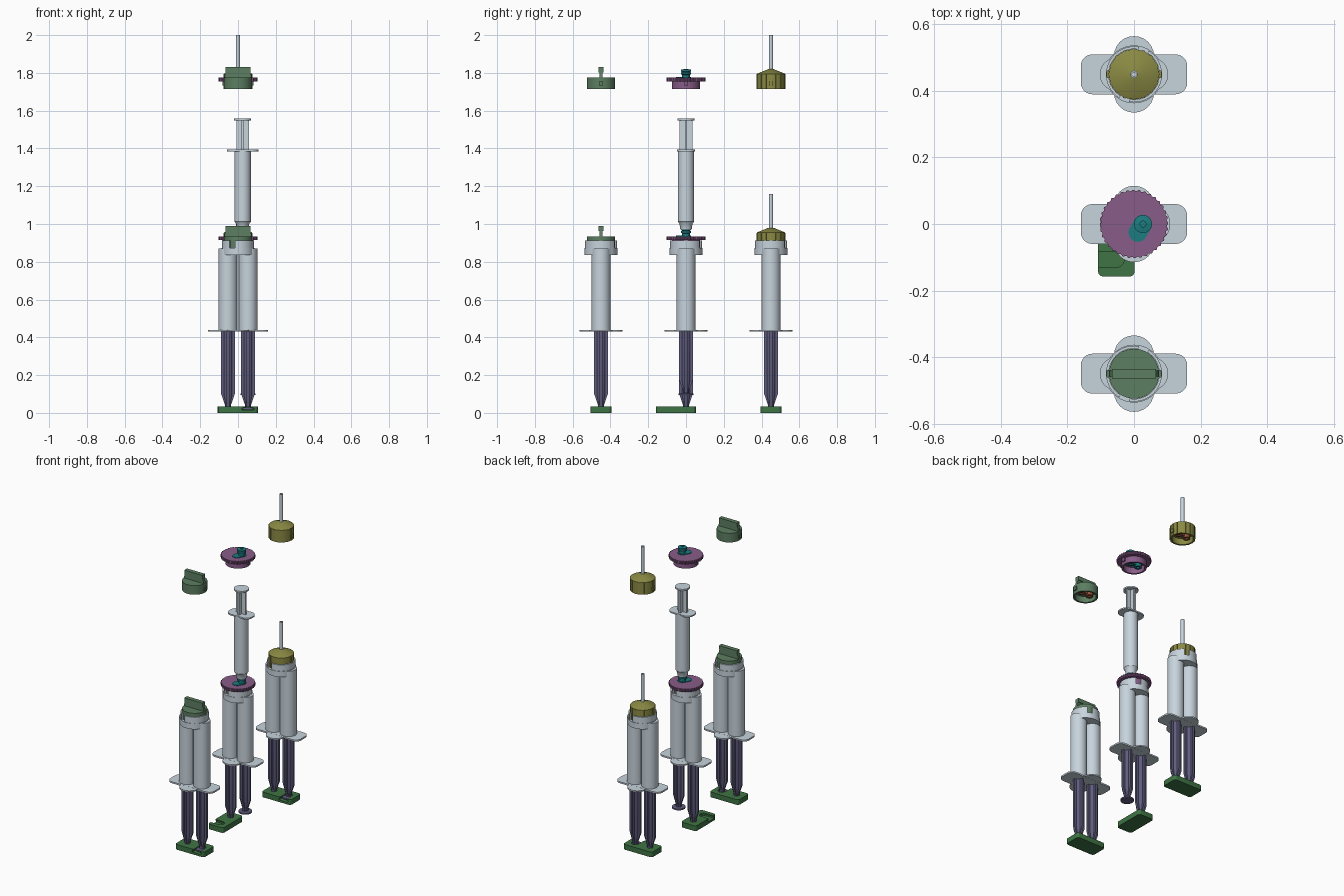
import bpy, bmesh
from math import pi, sin, cos, radians
from mathutils import Matrix, Vector

if "Cube" in bpy.data.objects:
    bpy.data.objects.remove(bpy.data.objects["Cube"])

parts = []


def material(name, *rgb):
    lin = [((c / 255 + 0.055) / 1.055) ** 2.4 for c in rgb] + [1]
    m = bpy.data.materials.new(name)
    m.use_nodes = True
    m.diffuse_color = lin
    m.node_tree.nodes["Principled BSDF"].inputs["Base Color"].default_value = lin
    return m


GREY = material("pale grey", 199, 211, 220)
INDIGO = material("dusky indigo", 96, 93, 126)
GREEN = material("leaf green", 62, 116, 68)
SAGE = material("sage green", 92, 126, 97)
PURPLE = material("plum purple", 136, 92, 136)
TEAL = material("teal", 28, 124, 128)
OLIVE = material("olive", 138, 138, 68)
RUST = material("rust", 150, 85, 60)


def finish(name, bm, mat, at, turn=0):
    bmesh.ops.recalc_face_normals(bm, faces=bm.faces)
    bm.transform(Matrix.Translation(Vector(at)) @ Matrix.Rotation(turn, 4, 'Z'))
    me = bpy.data.meshes.new(name)
    bm.to_mesh(me)
    bm.free()
    me.materials.append(mat)
    ob = bpy.data.objects.new(name, me)
    bpy.context.collection.objects.link(ob)
    parts.append(ob)
    return ob


def prism(name, outline, z0, z1, mat, at=(0, 0, 0), turn=0):
    bm = bmesh.new()
    face = bm.faces.new([bm.verts.new((x, y, z0)) for x, y in outline])
    top = bmesh.ops.extrude_face_region(bm, geom=[face])["geom"]
    verts = [v for v in top if isinstance(v, bmesh.types.BMVert)]
    bmesh.ops.translate(bm, verts=verts, vec=(0, 0, z1 - z0))
    if not any(len(f.verts) == len(outline) and f.calc_center_median().z < z0 + 1e-6 for f in bm.faces):
        bm.faces.new([v for v in bm.verts if v not in verts])
    return finish(name, bm, mat, at, turn)


def lathe(name, profile, mat, at=(0, 0, 0), n=40):
    bm = bmesh.new()
    vs = [bm.verts.new((r, 0, z)) for r, z in profile]
    es = [bm.edges.new(p) for p in zip(vs, vs[1:])]
    bmesh.ops.spin(bm, geom=vs + es, axis=(0, 0, 1), cent=(0, 0, 0), angle=2 * pi, steps=n)
    bmesh.ops.remove_doubles(bm, verts=bm.verts, dist=1e-5)
    return finish(name, bm, mat, at)


def rod(name, r, z0, z1, mat, at=(0, 0, 0), n=40):
    return lathe(name, [(0, z0), (r, z0), (r, z1), (0, z1)], mat, at, n)


def rounded(w, h, r):
    pts = []
    for k, (sx, sy) in enumerate([(1, 1), (-1, 1), (-1, -1), (1, -1)]):
        for i in range(7):
            a = (k + i / 6) * pi / 2
            pts.append((sx * (w / 2 - r) + r * cos(a), sy * (h / 2 - r) + r * sin(a)))
    return [p for i, p in enumerate(pts) if (Vector(p) - Vector(pts[i - 1])).length > 1e-5]


def sector(r0, r1, a0, a1, n=20):
    ang = [radians(a0 + (a1 - a0) * i / n) for i in range(n + 1)]
    return [(r1 * cos(a), r1 * sin(a)) for a in ang] + [(r0 * cos(a), r0 * sin(a)) for a in reversed(ang)]


def cross_rod(name, profile, thick, mat, at):
    """Cruciform shaft: two crossed fins cut to a half-width profile."""
    bm = bmesh.new()
    for turn in (0, pi / 2):
        loop = [(r, z) for r, z in profile] + [(-r, z) for r, z in reversed(profile)]
        rot = Matrix.Rotation(turn, 3, 'Z')
        a, b = [[bm.verts.new(rot @ Vector((x, s * thick / 2, z))) for x, z in loop] for s in (-1, 1)]
        bm.faces.new(a)
        bm.faces.new(b[::-1])
        for i in range(len(loop)):
            bm.faces.new((a[i - 1], a[i], b[i], b[i - 1]))
    return finish(name, bm, mat, at)


def plunger(at):
    cross_rod("plunger_fins", [(0.017, 0.03), (0.017, 0.045), (0.038, 0.105), (0.038, 0.43)], 0.014, INDIGO, at)
    lathe("plunger_core", [(0, 0.03), (0.015, 0.03), (0.015, 0.05), (0.024, 0.1), (0.024, 0.43), (0, 0.43)],
          INDIGO, at, 12)
    rod("plunger_foot", 0.04, 0.019, 0.028, INDIGO, at)


def foot_block(at, turn):
    """Link block, pivoting on one plunger, with an undercut slot for the other."""
    def plate(slot):
        pts = []
        for x, y in rounded(0.21, 0.11, 0.016):
            pts.append((x + 0.053, y))
        i = max(k for k, p in enumerate(pts) if p[0] < 0 and p[1] < -0.054) + 1
        arc = [(0.106 + slot * cos(a), slot * sin(a)) for a in [pi - pi * k / 10 for k in range(11)]]
        return pts[:i] + [(0.106 - slot, -0.055)] + arc + [(0.106 + slot, -0.055)] + pts[i:]
    prism("block_base", [(x + 0.053, y) for x, y in rounded(0.21, 0.11, 0.016)], 0, 0.014, GREEN, at, turn)
    prism("block_pocket", plate(0.033), 0.014, 0.027, GREEN, at, turn)
    prism("block_top", plate(0.024), 0.027, 0.034, GREEN, at, turn)


def twin_barrels(y, opened):
    at = (0, y, 0)
    for s in (-1, 1):
        rod("barrel", 0.05, 0.435, 0.87, GREY, (s * 0.053, y, 0))
        plunger((s * 0.053, y, 0.075 if opened and s > 0 else 0))
    prism("barrel_web", rounded(0.05, 0.02, 0.005), 0.435, 0.86, GREY, at)
    # Finger flange
    prism("flange_wings", rounded(0.32, 0.12, 0.035), 0.43, 0.44, GREY, at)
    prism("flange_lobes", rounded(0.12, 0.23, 0.0595), 0.4305, 0.4395, GREY, at)
    # Locking collar with two entry slots
    rod("collar", 0.087, 0.835, 0.872, GREY, at)
    for a in (80, 260):
        prism("collar_guard", sector(0.076, 0.084, a, a + 158), 0.87, 0.913, GREY, at)
    foot_block((-0.053, y, 0), -pi / 2 if opened else 0)


def shell(name, mat, at, top):
    """Hollow cap skirt with locking tabs."""
    lathe(name, [(0, 0.04), (0.064, 0.04), (0.064, 0), (0.075, 0)] + top, mat, at)
    for a in (-8, 172):
        prism(name + "_tab", sector(0.07, 0.083, a, a + 16, 5), 0.018, 0.04, mat, at)


def seal(mat, at):
    for s in (-1, 1):
        lathe("seal_ring", [(0.009, 0.04), (0.009, 0.015), (0.022, 0.015), (0.022, 0.04)], mat,
              (at[0] + s * 0.03, at[1], at[2]), 20)
    prism("seal_bridge", rounded(0.06, 0.016, 0.004), 0.022, 0.041, mat, at)


def grip_cap(at):
    shell("grip_cap", SAGE, at, [(0.075, 0.06), (0, 0.06)])
    bm = bmesh.new()
    # Grip bar: waisted foot and wider head
    for x0, x1, y, z0, z1 in ((0.073, 0.066, 0.009, 0.06, 0.088), (0.066, 0.066, 0.014, 0.088, 0.115)):
        box = bmesh.ops.create_cube(bm, size=2)["verts"]
        for v in box:
            up = v.co.z > 0
            v.co = (v.co.x * (x1 if up else x0), v.co.y * y, z1 if up else z0)
    finish("grip_bar", bm, SAGE, at)
    seal(RUST, at)


def spout_cap(at):
    shell("spout_cap", OLIVE, at, [(0.075, 0.08), (0.014, 0.105), (0, 0.105)])
    for k in range(16):
        a = k * 22.5
        prism("cap_rib", sector(0.073, 0.0775, a - 3, a + 3, 2), 0.001, 0.078, OLIVE, at)
    lathe("spout_tube", [(0, 0.1), (0.011, 0.1), (0.011, 0.285), (0.006, 0.285), (0.006, 0.25), (0, 0.25)],
          GREY, at, 20)
    seal(RUST, at)


def wheel_cap(at):
    shell("wheel_cap", PURPLE, at, [(0.075, 0.042), (0, 0.042)])
    teeth = [((0.103 if k % 4 < 2 else 0.099) * cos(2 * pi * k / 144),
              (0.103 if k % 4 < 2 else 0.099) * sin(2 * pi * k / 144)) for k in range(144)]
    prism("thumb_wheel", teeth, 0.04, 0.06, PURPLE, at)
    # Offset connector with threaded tip
    x, y, z = at
    prism("connector_base", rounded(0.085, 0.056, 0.0275), 0.055, 0.064, TEAL, (x + 0.019, y - 0.013, z), radians(60))
    lathe("connector_tip", [(0, 0.06), (0.02, 0.06), (0.02, 0.075), (0.027, 0.078), (0.027, 0.087), (0.021, 0.09),
                            (0.027, 0.093), (0.027, 0.102), (0.009, 0.105), (0.009, 0.07), (0, 0.07)],
          TEAL, (x + 0.027, y, z), 28)
    seal(TEAL, at)


def filling_syringe(at):
    lathe("syringe_barrel", [(0, 0.97), (0.03, 0.97), (0.034, 1.0), (0.043, 1.012), (0.043, 1.39), (0, 1.39)], GREY, at)
    prism("syringe_flange", rounded(0.165, 0.096, 0.04), 1.385, 1.394, GREY, at)
    cross_rod("syringe_plunger", [(0.034, 1.38), (0.034, 1.55)], 0.012, GREY, at)
    rod("syringe_thumb_rest", 0.045, 1.548, 1.558, GREY, at)


# Three stations, each with its cap fitted and a second one floating above
for y, cap in ((-0.45, grip_cap), (0, wheel_cap), (0.45, spout_cap)):
    twin_barrels(y, y == 0)
    for z in (0.875, 1.715):
        cap((0, y, z))
filling_syringe((0.025, 0, 0))

bpy.ops.object.select_all(action='DESELECT')
for ob in parts:
    ob.select_set(True)
bpy.context.view_layer.objects.active = parts[0]
bpy.ops.object.shade_smooth_by_angle(angle=radians(30))
